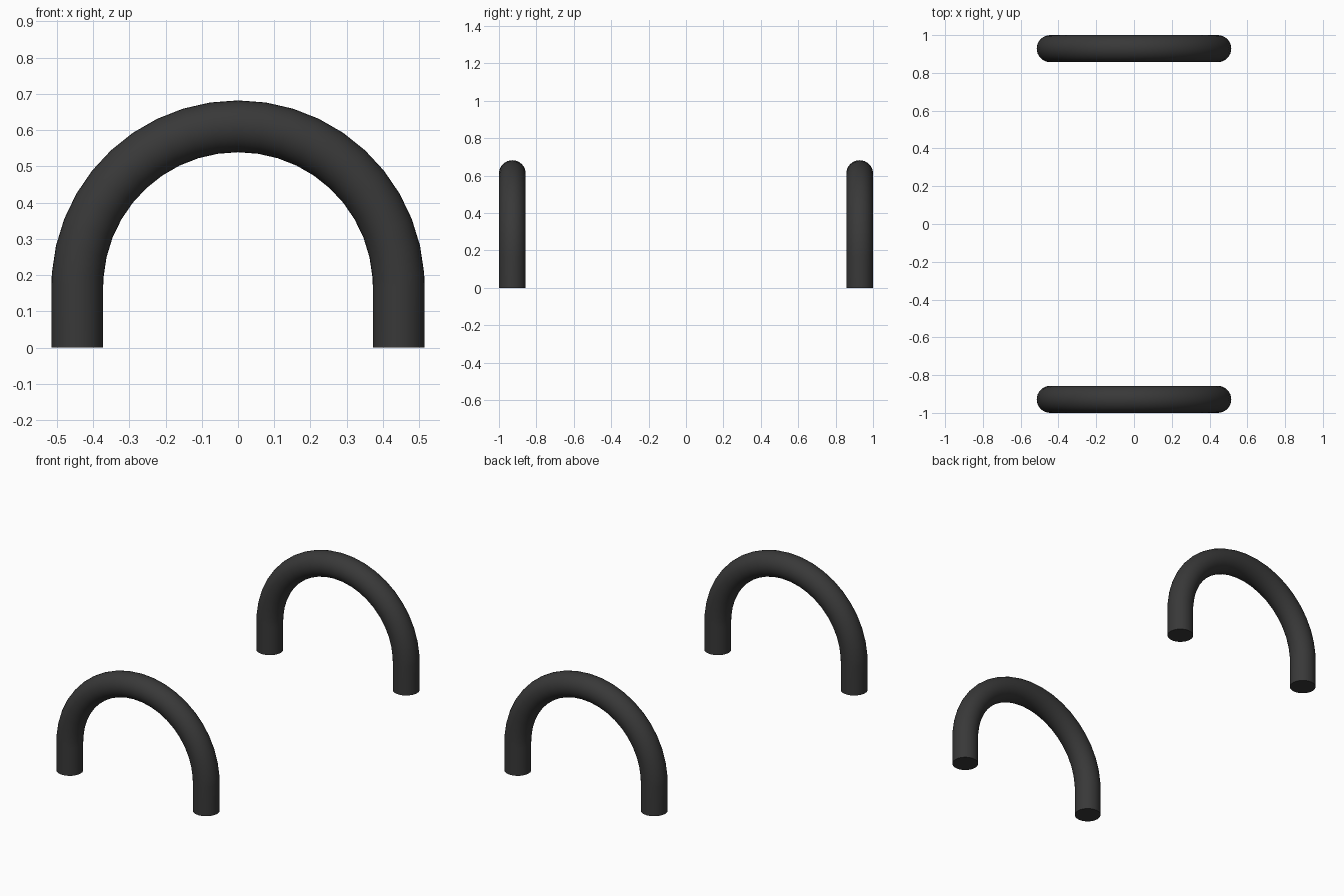
import bpy
from math import sin, cos, radians

if "Cube" in bpy.data.objects:
    bpy.data.objects.remove(bpy.data.objects["Cube"])

TUBE_R = 0.0715    # tube radius
ARC_R = 0.4435     # centreline radius of the bend
ARC_Z = 0.167      # height where the bend starts
STEP = 90 / 10.5   # degrees per bend segment

dark = bpy.data.materials.new("dark_metal")
dark.diffuse_color = (0.04, 0.04, 0.04, 1)
dark.use_nodes = True
dark.node_tree.nodes["Principled BSDF"].inputs["Base Color"].default_value = dark.diffuse_color


def bent_handle(name, y):
    # Centreline: straight leg, half circle, straight leg
    angles = [-90] + [k * STEP for k in range(-10, 11)] + [90]
    path = [(-ARC_R, 0)]
    path += [(ARC_R * sin(radians(a)), ARC_Z + ARC_R * cos(radians(a))) for a in angles]
    path += [(ARC_R, 0)]

    # Round tube with flat capped feet
    curve = bpy.data.curves.new(name, 'CURVE')
    curve.dimensions = '3D'
    curve.bevel_depth = TUBE_R
    curve.bevel_resolution = 14
    curve.use_fill_caps = True
    spline = curve.splines.new('POLY')
    spline.points.add(len(path) - 1)
    for point, (x, z) in zip(spline.points, path):
        point.co = (x, 0, z, 1)
    obj = bpy.data.objects.new(name, curve)
    obj.location.y = y
    bpy.context.collection.objects.link(obj)

    # Mesh with smooth sides and sharp foot edges
    bpy.ops.object.select_all(action='DESELECT')
    obj.select_set(True)
    bpy.context.view_layer.objects.active = obj
    bpy.ops.object.convert(target='MESH')
    obj = bpy.context.object
    bpy.ops.object.mode_set(mode='EDIT')
    bpy.ops.mesh.select_all(action='SELECT')
    bpy.ops.mesh.remove_doubles(threshold=0.0001)
    bpy.ops.mesh.normals_make_consistent(inside=False)
    bpy.ops.object.mode_set(mode='OBJECT')
    bpy.ops.object.shade_smooth_by_angle(angle=radians(40))
    obj.data.materials.clear()
    obj.data.materials.append(dark)


# Matching pair, front and back
bent_handle("front_handle", -(1 - TUBE_R))
bent_handle("back_handle", 1 - TUBE_R)
